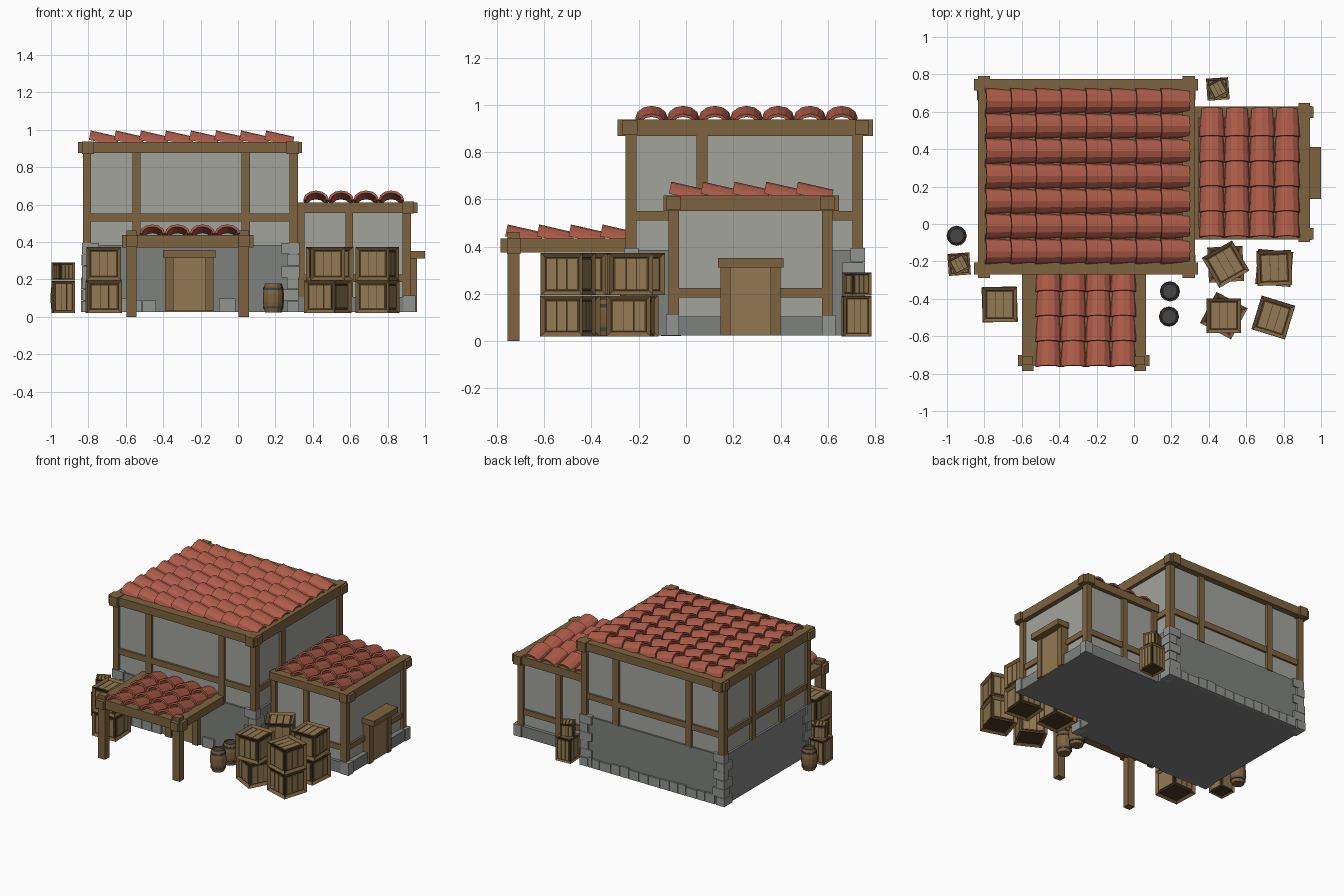
import bpy, bmesh, math, random
from mathutils import Matrix, Vector

if "Cube" in bpy.data.objects:
    bpy.data.objects.remove(bpy.data.objects["Cube"])

random.seed(4)


def mat(name, r, g, b):
    m = bpy.data.materials.new(name)
    m.diffuse_color = (r, g, b, 1)
    m.use_nodes = True
    m.node_tree.nodes["Principled BSDF"].inputs["Base Color"].default_value = m.diffuse_color
    return m


WOOD = mat("timber", 0.21, 0.125, 0.05)
PLANK = mat("plank", 0.29, 0.19, 0.085)
DARK = mat("dark_wood", 0.07, 0.045, 0.02)
TILE = mat("roof_clay", 0.42, 0.105, 0.065)
WALL = mat("plaster", 0.36, 0.37, 0.33)
STONE = mat("stone", 0.21, 0.22, 0.21)
LIGHT = mat("light_stone", 0.29, 0.30, 0.28)
IRON = mat("iron", 0.06, 0.06, 0.06)


def finish(name, bm, *mats):
    bmesh.ops.recalc_face_normals(bm, faces=bm.faces)
    me = bpy.data.meshes.new(name)
    bm.to_mesh(me)
    bm.free()
    for m in mats:
        me.materials.append(m)
    ob = bpy.data.objects.new(name, me)
    bpy.context.collection.objects.link(ob)
    return ob


def add_box(bm, x0, x1, y0, y1, z0, z1, mi=0):
    m = Matrix.Translation(((x0 + x1) / 2, (y0 + y1) / 2, (z0 + z1) / 2))
    m = m @ Matrix.Diagonal((x1 - x0, y1 - y0, z1 - z0, 1))
    vs = bmesh.ops.create_cube(bm, size=1, matrix=m)["verts"]
    for f in {f for v in vs for f in v.link_faces}:
        f.material_index = mi
    return vs


def boxes(name, m, *dims):
    bm = bmesh.new()
    for d in dims:
        add_box(bm, *d)
    return finish(name, bm, m)


# Walls and stone bases
boxes("main_walls", WALL, (-.81, .30, -.235, .73, .3, .92))
boxes("main_roof_deck", WOOD, (-.80, .30, -.24, .74, .915, .925))
boxes("main_stone_base", STONE, (-.825, .315, -.248, .743, .025, .385))
boxes("annex_walls", WALL, (.30, .905, -.055, .60, .05, .60))
boxes("annex_roof_deck", WOOD, (.32, .91, -.06, .61, .592, .602))
boxes("annex_stone_base", STONE, (.30, .94, -.078, .625, .025, .105))
boxes("annex_corner_stones", LIGHT, (.885, .95, -.085, -.03, .025, .115),
      (.885, .948, .575, .632, .025, .11))

# Corner stones alternating long and short, plus a ground course
bm = bmesh.new()
for cx, sx in ((-.828, 1), (.318, -1)):
    for cy, sy in ((-.252, 1), (.747, -1)):
        for i in range(6):
            a, b = (.085, .05) if i % 2 else (.055, .085)
            o = random.uniform(.004, .012)
            xs = sorted((cx - sx * o, cx + sx * a))
            ys = sorted((cy - sy * o, cy + sy * b))
            add_box(bm, *xs, *ys, .025 + i * .062, .025 + (i + 1) * .062 - .002)
finish("main_corner_stones", bm, LIGHT)

bm = bmesh.new()
for y0, y1 in ((-.262, -.24), (.735, .757)):
    x = -.76
    while x < .25:
        w = random.uniform(.06, .095)
        if y0 > 0 or not -.46 < x < -.13:
            if y0 > 0 or x < -.02:
                add_box(bm, x, min(x + w - .004, .26), y0, y1, .025, random.uniform(.085, .105))
        x += w
finish("ground_course_stones", bm, LIGHT)

# Timber frame of the main house
bm = bmesh.new()
for x0, x1 in ((-.83, -.785), (-.565, -.52), (.02, .065), (.275, .32)):
    corner = x0 < -.8 or x1 > .3
    for y0, y1 in ((-.255, -.21), (.705, .75)):
        add_box(bm, x0, x1, y0, y1, .38 if not corner else .3, .9)
add_box(bm, .275, .32, .045, .09, .38, .9)
for y in (.045, .38):
    add_box(bm, -.83, -.785, y, y + .045, .38, .9)
for y0, y1 in ((-.25, -.215), (.71, .745)):
    add_box(bm, -.80, .29, y0, y1, .51, .552)
for x0, x1 in ((-.825, -.79), (.28, .315)):
    add_box(bm, x0, x1, -.23, .73, .51, .552)
for y0, y1 in ((-.27, -.205), (.715, .775)):
    add_box(bm, -.855, .342, y0, y1, .875, .934)
for x0, x1 in ((-.835, -.77), (.26, .325)):
    add_box(bm, x0, x1, -.29, .792, .869, .938)
finish("main_timber_frame", bm, WOOD)

# Timber frame of the annex
bm = bmesh.new()
for y0, y1 in ((-.075, -.03), (.575, .62)):
    for x0, x1 in ((.32, .355), (.575, .615), (.88, .925)):
        add_box(bm, x0, x1, y0, y1, .1, .58)
    add_box(bm, .32, .90, y0 + .006, y1 - .006, .185, .225)
    add_box(bm, .31, .96, y0 - .008, y1 + .008, .556, .612)
add_box(bm, .885, .92, -.05, .59, .185, .225)
add_box(bm, .88, .94, -.095, .648, .552, .616)
add_box(bm, .32, .345, -.07, .62, .556, .612)
finish("annex_timber_frame", bm, WOOD)

# Front canopy: posts, beams and deck
bm = bmesh.new()
for x0 in (-.597, .003):
    add_box(bm, x0, x0 + .055, -.755, -.705, 0, .462)
    add_box(bm, x0 - .003, x0 + .06, -.785, -.24, .375, .434)
add_box(bm, -.62, .083, -.758, -.70, .37, .436)
add_box(bm, -.56, .03, -.73, -.25, .42, .428)
finish("canopy_frame", bm, WOOD)

# Doors with jambs and lintels
boxes("front_door", PLANK, (-.36, -.16, -.265, -.24, .03, .32))
boxes("front_door_frame", WOOD, (-.39, -.345, -.28, -.24, .03, .32),
      (-.175, -.13, -.28, -.24, .03, .32), (-.40, -.12, -.325, -.24, .315, .358))
boxes("side_door", PLANK, (.90, .948, .18, .365, .025, .315))
boxes("side_door_frame", WOOD, (.90, .958, .145, .188, .025, .315),
      (.90, .958, .358, .40, .025, .315), (.90, 1.0, .135, .412, .312, .352))


def tile_roof(name, x0, y0, z, rows, cols, along_x):
    """Rows of overlapping arched tiles, each lifted at its starting end."""
    bm = bmesh.new()
    pitch, length, n, t = .134, .15, 6, .013
    for r in range(rows):
        for c in range(cols):
            rings = []
            for u, lift, taper in ((0, .014, 1), (length, -.02, .9)):
                ring = []
                for s, k in ((0, range(n + 1)), (t, range(n, -1, -1))):
                    for i in k:
                        a = math.pi * i / n
                        v = -math.cos(a) * (.068 - s) * taper
                        h = math.sin(a) * (.05 - s)
                        p = c * pitch + u + h * .2
                        q = (r + .5) * pitch + v
                        xy = (p, q) if along_x else (q, p)
                        ring.append(bm.verts.new((x0 + xy[0], y0 + xy[1], z + lift + h)))
                rings.append(ring)
            a, b = rings
            m = len(a)
            for i in range(m):
                j = (i + 1) % m
                bm.faces.new((a[i], a[j], b[j], b[i]))
            for ring in rings:
                for i in range(n):
                    bm.faces.new((ring[i], ring[i + 1], ring[m - 2 - i], ring[m - 1 - i]))
    return finish(name, bm, TILE)


tile_roof("main_roof_tiles", -.797, -.213, .932, 7, 8, True)
tile_roof("annex_roof_tiles", .35, -.072, .611, 4, 5, False)
tile_roof("canopy_roof_tiles", -.525, -.765, .43, 4, 4, False)


def crate(name, x, y, z, w, h, deg):
    """Framed box with recessed planked panels."""
    bm = bmesh.new()
    add_box(bm, -w / 2, w / 2, -w / 2, w / 2, 0, h)
    rim, d = w * .14, w * .07
    sides = list(bm.faces)
    bmesh.ops.inset_individual(bm, faces=sides, thickness=rim, depth=-d)
    for f in sides:
        f.material_index = 1
    span = (w - 2 * rim) / 3
    e = w / 2 - d
    for i in range(3):
        a = -w / 2 + rim + i * span + .0015
        b = a + span - .003
        for s in (-1, 1):
            o = sorted((s * (e - .003), s * (e + .005)))
            add_box(bm, a, b, *o, rim, h - rim, 2)
            add_box(bm, *o, a, b, rim, h - rim, 2)
        add_box(bm, a, b, -w / 2 + rim, w / 2 - rim, h - d - .003, h - d + .005, 2)
    ob = finish(name, bm, WOOD, DARK, PLANK)
    ob.location = (x, y, z)
    ob.rotation_euler.z = math.radians(deg)


# Large crate stacks: position, lower and upper turn
for i, (x, y, lo, up) in enumerate(((-.718, -.43, 2, 0), (.49, -.215, 3, 30),
                                    (.75, -.235, -5, 2), (.48, -.49, -28, 0),
                                    (.745, -.50, -17, -17))):
    crate(f"large_crate_lower_{i}", x, y, .02, .188, .174, lo)
    crate(f"large_crate_upper_{i}", x, y, .195, .186, .178, up)

# Small crate stacks
for i, (x, y) in enumerate(((-.935, -.215), (.448, .722))):
    crate(f"small_crate_lower_{i}", x, y, .02, .118, .172, 4)
    crate(f"small_crate_upper_{i}", x, y, .193, .092, .098, 28)


def barrel(name, x, y):
    """Bulged staves with iron hoops and a recessed lid."""
    bm = bmesh.new()
    prof = ((.0, .022), (.042, .022), (.049, .05), (.054, .078), (.054, .122),
            (.049, .15), (.043, .178), (.037, .178), (.037, .168), (.0, .168))
    vs = [bm.verts.new((r, 0, z)) for r, z in prof]
    es = [bm.edges.new(p) for p in zip(vs, vs[1:])]
    bmesh.ops.spin(bm, geom=vs + es, axis=(0, 0, 1), cent=(0, 0, 0),
                   steps=12, angle=2 * math.pi)
    bmesh.ops.remove_doubles(bm, verts=bm.verts, dist=1e-4)
    for f in bm.faces:
        if f.calc_center_median().z > .16 and abs(f.normal.z) > .9:
            f.material_index = 1
    for z, r in ((.05, .052), (.15, .052)):
        ret = bmesh.ops.create_cone(bm, cap_ends=True, segments=12, radius1=r, radius2=r,
                                    depth=.014, matrix=Matrix.Translation((0, 0, z)))
        for f in {f for v in ret["verts"] for f in v.link_faces}:
            f.material_index = 1
    ob = finish(name, bm, WOOD, IRON)
    ob.location = (x, y, 0)


for i, (x, y) in enumerate(((-.948, -.063), (.192, -.36), (.187, -.495))):
    barrel(f"barrel_{i}", x, y)
